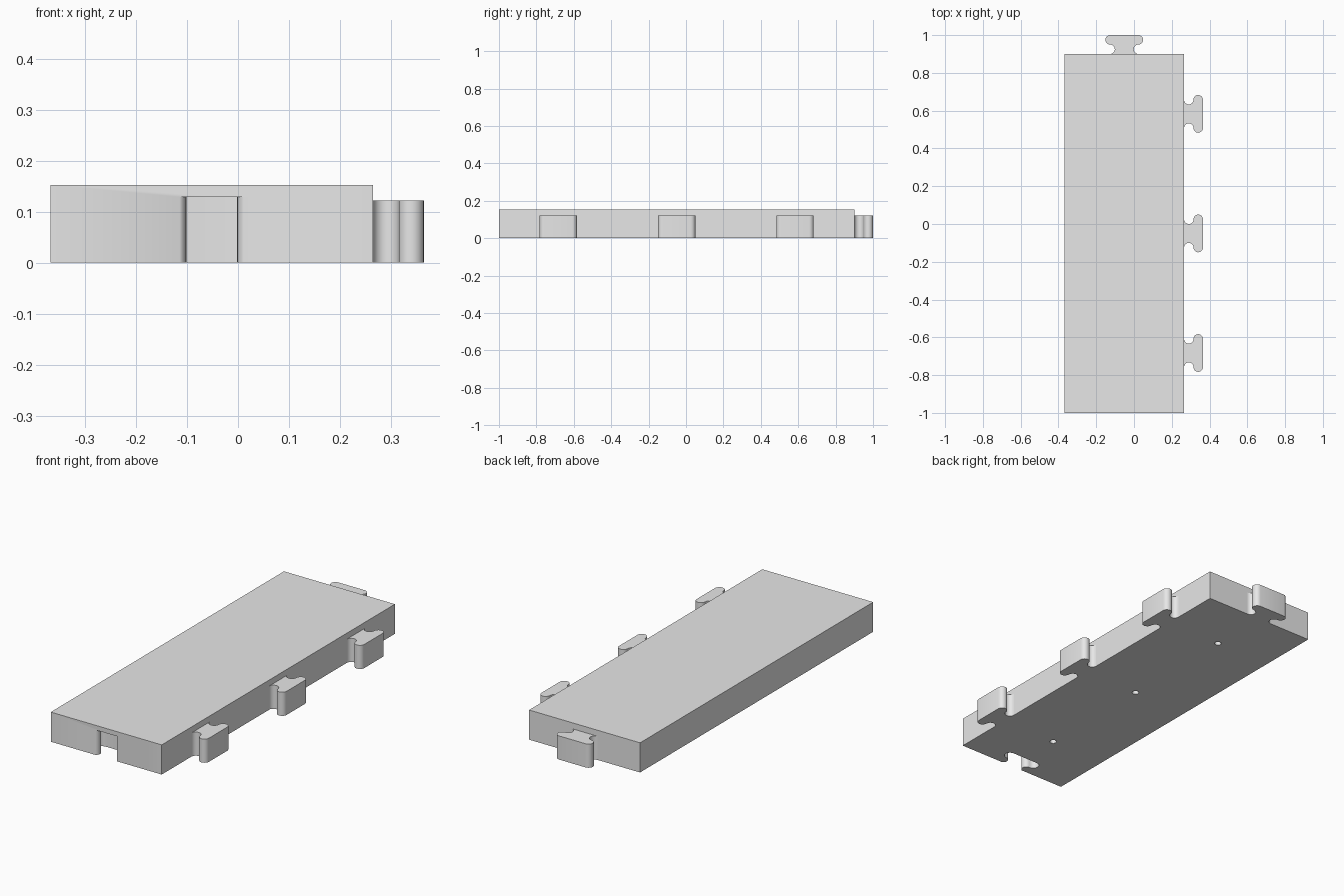
import bpy
import bmesh
from math import pi, radians, sin, cos, acos
from mathutils import Matrix

if "Cube" in bpy.data.objects:
    bpy.data.objects.remove(bpy.data.objects["Cube"])

LEFT, RIGHT, FRONT, BACK = -0.368, 0.265, -1.0, 0.9
TOP, TAB_TOP, SOCKET_TOP = 0.153, 0.122, 0.129
MID_X, MID_Y = (LEFT + RIGHT) / 2, (FRONT + BACK) / 2
PITCH = RIGHT - LEFT
RADIUS = 0.025
SEGMENTS = 10

grey = bpy.data.materials.new("light_grey")
grey.use_nodes = True
grey.diffuse_color = (0.8, 0.8, 0.8, 1)
grey.node_tree.nodes["Principled BSDF"].inputs["Base Color"].default_value = (0.8, 0.8, 0.8, 1)


def arc(cx, cy, r, start, end):
    steps = [start + (end - start) * i / SEGMENTS for i in range(SEGMENTS + 1)]
    return [(cx + r * cos(a), cy + r * sin(a)) for a in steps]


def key_profile(mouth, head_r, root=0.0):
    """Mushroom-shaped outline pointing along +y, with its mouth on y = 0."""
    centre = 3 * RADIUS
    opening = acos((centre - mouth) / RADIUS)
    neck_y = RADIUS * sin(opening)
    half = arc(centre, neck_y, RADIUS, pi + opening, pi / 2)
    half += arc(centre, neck_y + RADIUS + head_r, head_r, -pi / 2, pi / 2)[1:]
    if root < 0:
        half.insert(0, (mouth, root))
    return half + [(-x, y) for x, y in reversed(half)]


def prism(name, outline, z0, z1, place=Matrix()):
    bm = bmesh.new()
    base = bm.faces.new([bm.verts.new((x, y, z0)) for x, y in outline])
    side = bmesh.ops.extrude_face_region(bm, geom=[base])
    tops = [v for v in side["geom"] if isinstance(v, bmesh.types.BMVert)]
    bmesh.ops.translate(bm, verts=tops, vec=(0, 0, z1 - z0))
    bmesh.ops.transform(bm, matrix=place, verts=bm.verts)
    bmesh.ops.recalc_face_normals(bm, faces=bm.faces)
    mesh = bpy.data.meshes.new(name)
    bm.to_mesh(mesh)
    bm.free()
    mesh.materials.append(grey)
    obj = bpy.data.objects.new(name, mesh)
    bpy.context.collection.objects.link(obj)
    return obj


def activate(obj):
    bpy.ops.object.select_all(action="DESELECT")
    obj.select_set(True)
    bpy.context.view_layer.objects.active = obj


def cut(target, cutter):
    mod = target.modifiers.new("cut", "BOOLEAN")
    mod.operation = "DIFFERENCE"
    mod.solver = "EXACT"
    mod.object = cutter
    activate(target)
    bpy.ops.object.modifier_apply(modifier=mod.name)
    bpy.data.objects.remove(cutter)


# Slab
slab = prism("slab", [(LEFT, FRONT), (RIGHT, FRONT), (RIGHT, BACK), (LEFT, BACK)], 0, TOP)

# Front socket, open underneath
cut(slab, prism("socket_cutter", key_profile(0.063, 0.028, -0.05), -0.05, SOCKET_TOP,
                Matrix.Translation((MID_X, FRONT, 0))))

# Blind holes in the underside
rows = [MID_Y + PITCH * i for i in (-1, 0, 1)]
for y in rows:
    cut(slab, prism("hole_cutter", arc(0, 0, 0.017, 0, 2 * pi * 0.999)[:-1], -0.05, TAB_TOP,
                    Matrix.Translation((MID_X, y, 0))))

# Interlocking tabs along the left side and at the back
tab_outline = key_profile(3 * RADIUS, RADIUS)
parts = [slab, prism("back_tab", tab_outline, 0, TAB_TOP, Matrix.Translation((MID_X, BACK, 0)))]
for label, y in zip(("front", "middle", "rear"), rows):
    place = Matrix.Translation((RIGHT, y, 0)) @ Matrix.Rotation(radians(-90), 4, "Z")
    parts.append(prism(f"side_tab_{label}", tab_outline, 0, TAB_TOP, place))

for obj in parts:
    activate(obj)
    bpy.ops.object.shade_smooth_by_angle(angle=radians(40))
